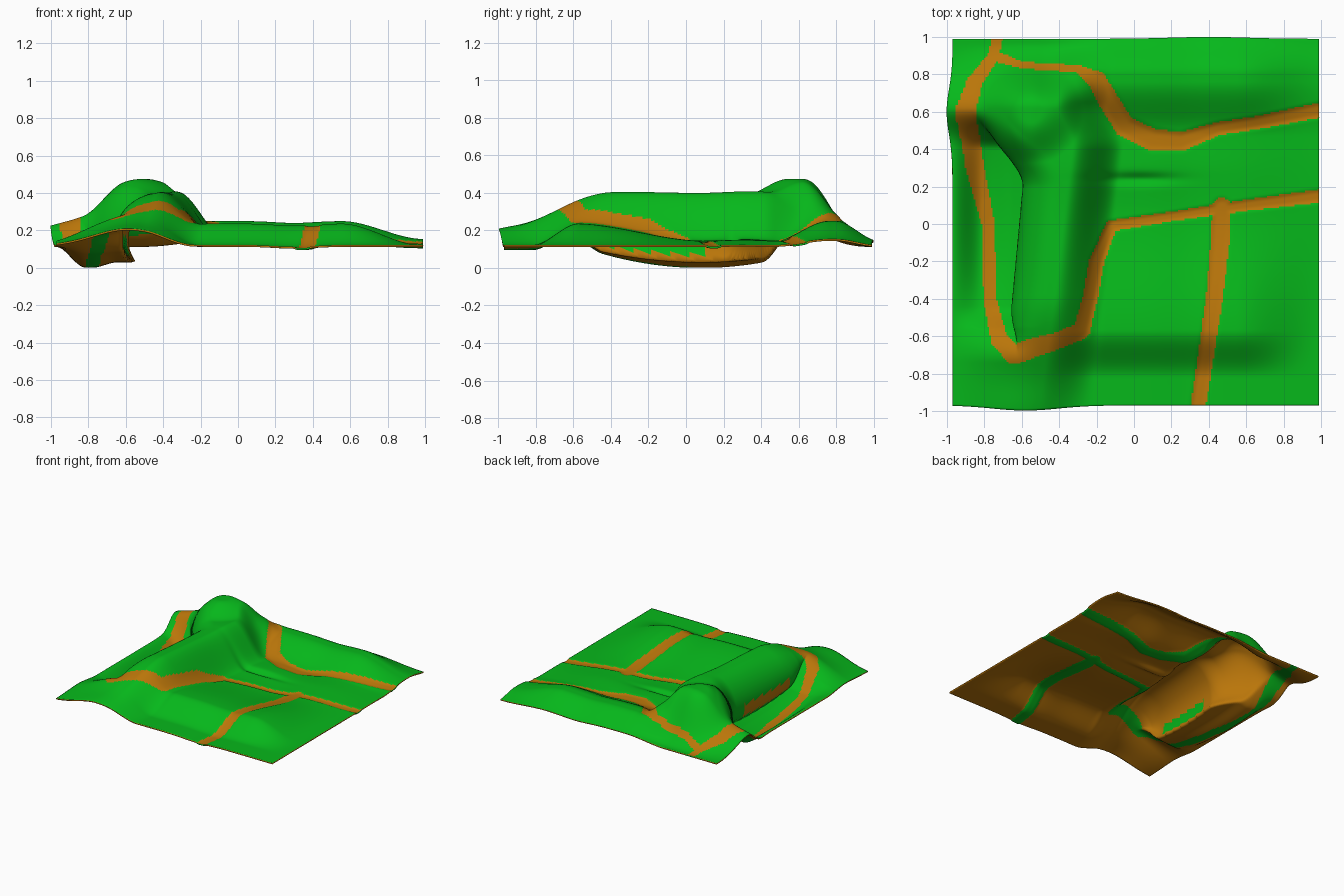
import bpy, math

if "Cube" in bpy.data.objects:
    bpy.data.objects.remove(bpy.data.objects["Cube"])

N = 210                      # grid resolution
LO, HI = -0.97, 0.99


def step(a, b, x):
    t = min(1, max(0, (x - a) / (b - a)))
    return t * t * (3 - 2 * t)


def bump(x, y, cx, cy, rx, ry):
    return math.exp(-((x - cx) / rx) ** 2 - ((y - cy) / ry) ** 2)


# Dirt paths: x, y, half width
PATHS = [
    [(-.73, 1, .03), (-.75, .9, .03), (-.6, .85, .018), (-.3, .83, .02), (-.2, .77, .05), (-.13, .65, .055),
     (-.05, .52, .055), (.1, .45, .06), (.25, .44, .05), (.45, .51, .035), (.65, .54, .035), (1, .61, .04)],
    [(-.75, .9, .03), (-.85, .76, .04), (-.89, .6, .045), (-.85, .3, .05), (-.78, 0, .035), (-.77, -.4, .035),
     (-.72, -.62, .045), (-.64, -.7, .05), (-.4, -.62, .045), (-.28, -.57, .045), (-.23, -.38, .04),
     (-.2, -.2, .04), (-.12, -.01, .03), (.2, .04, .025), (.6, .1, .03), (1, .15, .035)],
    [(.47, .09, .05), (.46, -.1, .05), (.43, -.4, .045), (.34, -1, .04)],
]
SEGS = [(a, b) for p in PATHS for a, b in zip(p, p[1:])]


def path_ratio(x, y):
    """Distance to the nearest path as a share of its half width."""
    best = 9
    for (ax, ay, aw), (bx, by, bw) in SEGS:
        dx, dy = bx - ax, by - ay
        t = min(1, max(0, ((x - ax) * dx + (y - ay) * dy) / (dx * dx + dy * dy)))
        best = min(best, math.hypot(x - ax - t * dx, y - ay - t * dy) / (aw + t * (bw - aw)))
    return best


def trench(x, y):
    """Trench strength along y, and wall position 0 (floor) to 1 (crest)."""
    xw = -.555 - .07 * min(1, max(0, (.2 - y) / .75)) - .33 * step(.2, .68, y)
    p = min(1, max(0, (x - xw) / .16))
    return step(-.74, -.44, y) * (1 - step(.4, .62, y)), p


def surface(x, y):
    # long ridge, knob, front mound and back bank
    east = -.25 + .125 * y - .11 * step(.4, .65, y)
    ridge = .27 * step(-1.2, -.38, y) * (1 - step(.62, .97, y)) * (1 - step(east - .13, east + .14, x))
    ridge *= step(-1.1, -.52, x)
    knob = .082 * (1 - step(.06, .28, math.hypot(x + .55, y - .6)))
    mound = .115 * step(-.82, -.57, y) * (1 - .8 * step(-.6, .1, y)) * (1 - step(.55, .98, x)) * step(-.5, -.15, x)
    bank = .105 * step(.47, .76, y) * (1 - step(.8, 1.02, y)) * step(-.5, -.1, x) * (1 - .7 * step(.55, 1, x))
    z = .122 + ridge + knob + mound + bank
    z += .04 * bump(x, y, -.62, -1, .2, .15) + .07 * bump(x, y, -1, .62, .19, .15)
    z -= .025 * bump(x, y, .02, .24, .2, .03) - .01 * bump(x, y, .1, .3, .6, .12)
    z -= .012 * bump(x, y, .3, 0, .15, 2)
    # trench with a rounded, overhanging east wall
    t, p = trench(x, y)
    depth = .112 * max(0, 1 - ((y - .08) / .64) ** 2)
    floor = .122 - depth * step(-.97, -.81, x) * (1 - .25 * step(-.78, -.65, x))
    k = t * (1 - math.sin(p * math.pi / 2))
    z = z * (1 - k) + floor * k
    # worn paths
    z -= .008 * step(-.35, -.2, x) * (1 - step(.5, 1.3, path_ratio(x, y)))
    dx = -.085 * t * math.sin(math.pi * p ** .7) * (1 - .5 * step(.3, .6, y))
    dx -= .035 * bump(x, y, -1, .6, .1, .17)
    dy = -.03 * bump(x, y, -.58, -1, .25, .1) + .01 * bump(x, y, .4, 1, .3, .1)
    return x + dx, y + dy, max(z, .011)


# Terrain sheet
co = [LO + (HI - LO) * i / N for i in range(N + 1)]
verts = [surface(x, y) for y in co for x in co]
faces, mats = [], []
for j in range(N):
    for i in range(N):
        a = j * (N + 1) + i
        faces.append((a, a + 1, a + N + 2, a + N + 1))
        x, y = (co[i] + co[i + 1]) / 2, (co[j] + co[j + 1]) / 2
        t, p = trench(x, y)
        patch = .05 < p < .24 and -.42 < y < .1      # bare earth on the wall
        mats.append(1 if patch or path_ratio(x, y) < 1 else 0)
mesh = bpy.data.meshes.new("terrain")
mesh.from_pydata(verts, [], faces)
terrain = bpy.data.objects.new("terrain", mesh)
bpy.context.collection.objects.link(terrain)

# Grass above, earth below; the paths are swapped
grass = bpy.data.materials.new("grass")
grass.diffuse_color = (.002, .48, .011, 1)
grass.use_nodes = True
grass.node_tree.nodes["Principled BSDF"].inputs["Base Color"].default_value = grass.diffuse_color
earth = bpy.data.materials.new("earth")
earth.diffuse_color = (.49, .18, .003, 1)
earth.use_nodes = True
earth.node_tree.nodes["Principled BSDF"].inputs["Base Color"].default_value = earth.diffuse_color
for m in (grass, earth, grass):
    mesh.materials.append(m)
mesh.polygons.foreach_set("material_index", mats)
mesh.polygons.foreach_set("use_smooth", [True] * len(faces))

# Thin shell
shell = terrain.modifiers.new("shell", 'SOLIDIFY')
shell.thickness = .01
shell.offset = -1
shell.material_offset = 1
shell.material_offset_rim = 1
